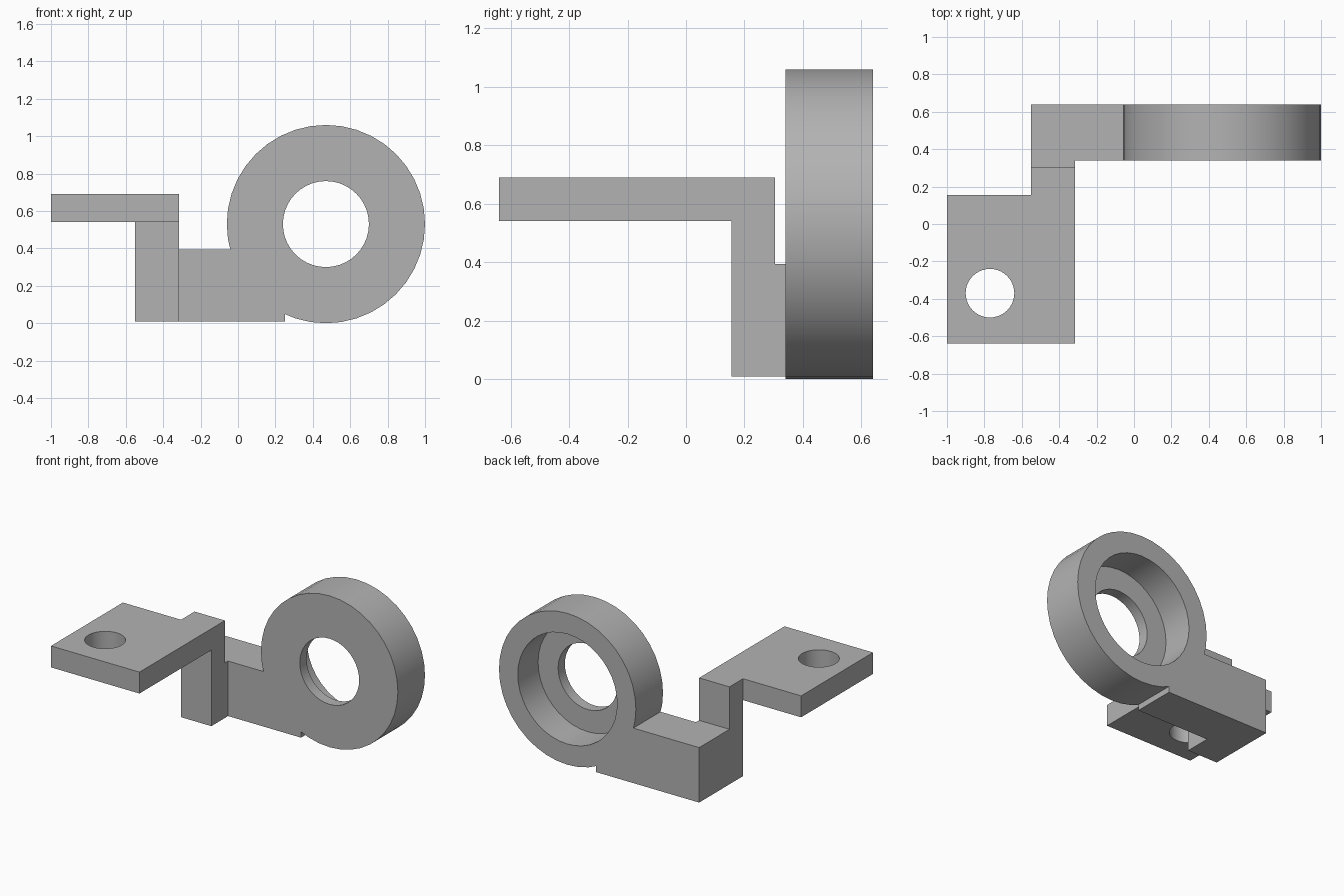
import bpy, bmesh, math
from mathutils import Matrix

cube = bpy.data.objects.get("Cube")
if cube:
    bpy.data.objects.remove(cube, do_unlink=True)

grey = bpy.data.materials.new("plain grey")
grey.use_nodes = True
grey.diffuse_color = (0.45, 0.45, 0.45, 1)
grey.node_tree.nodes["Principled BSDF"].inputs["Base Color"].default_value = (0.45, 0.45, 0.45, 1)


def add_object(name, bm):
    bmesh.ops.recalc_face_normals(bm, faces=bm.faces)
    mesh = bpy.data.meshes.new(name)
    bm.to_mesh(mesh)
    bm.free()
    mesh.materials.append(grey)
    obj = bpy.data.objects.new(name, mesh)
    bpy.context.collection.objects.link(obj)
    return obj


def prism(name, points, offset):
    """Extrude a flat outline along an offset."""
    bm = bmesh.new()
    face = bm.faces.new([bm.verts.new(p) for p in points])
    out = bmesh.ops.extrude_face_region(bm, geom=[face])
    moved = [v for v in out["geom"] if isinstance(v, bmesh.types.BMVert)]
    bmesh.ops.translate(bm, verts=moved, vec=offset)
    return add_object(name, bm)


def cylinder(name, centre, radius, depth, along_y=False):
    bm = bmesh.new()
    turn = Matrix.Rotation(math.pi / 2, 4, "X") if along_y else Matrix()
    bmesh.ops.create_cone(bm, cap_ends=True, segments=40, radius1=radius, radius2=radius,
                          depth=depth, matrix=Matrix.Translation(centre) @ turn)
    return add_object(name, bm)


def combine(target, tool, operation):
    """Apply a boolean and discard the tool."""
    mod = target.modifiers.new(operation, "BOOLEAN")
    mod.operation, mod.solver, mod.object = operation, "EXACT", tool
    bpy.context.view_layer.update()
    result = bpy.data.meshes.new_from_object(
        target.evaluated_get(bpy.context.evaluated_depsgraph_get()))
    target.modifiers.clear()
    target.data = result
    bpy.data.objects.remove(tool, do_unlink=True)


LEFT, RIGHT = -0.55, -0.315            # sides of the upright leg
FRONT, BACK = 0.34, 0.64               # faces of the ring and arm
LOW, ARM_TOP = 0.008, 0.393
PLATE_LOW, PLATE_TOP = 0.54, 0.69
RING_X, RING_Z = 0.47, 0.53

# Mounting plate with its narrow rear tab
bracket = prism("bracket", [(x, y, PLATE_LOW) for x, y in (
    (-1, -0.64), (RIGHT, -0.64), (RIGHT, 0.305), (LEFT, 0.305), (LEFT, 0.155), (-1, 0.155))],
    (0, 0, PLATE_TOP - PLATE_LOW))

# Stepped upright leg, running back into the arm
leg = prism("leg", [(LEFT, y, z) for y, z in (
    (0.155, LOW), (BACK, LOW), (BACK, ARM_TOP), (0.305, ARM_TOP),
    (0.305, PLATE_TOP), (0.155, PLATE_TOP))], (RIGHT - LEFT, 0, 0))

# Horizontal arm towards the ring
arm = prism("arm", [(x, FRONT, z) for x, z in (
    (LEFT, LOW), (0.25, LOW), (0.25, ARM_TOP), (LEFT, ARM_TOP))], (0, BACK - FRONT, 0))

# Round bearing housing
ring = cylinder("ring", (RING_X, (FRONT + BACK) / 2, RING_Z), 0.53, BACK - FRONT, True)

for part in (leg, arm, ring):
    combine(bracket, part, "UNION")

# Through hole, rear counterbore and screw hole
lip = 0.075
cutters = (
    cylinder("through_hole", (RING_X, 0.5, RING_Z), 0.23, 0.6, True),
    cylinder("counterbore", (RING_X, FRONT + lip + 0.25, RING_Z), 0.385, 0.5, True),
    cylinder("screw_hole", (-0.77, -0.37, 0.6), 0.13, 0.6))
for cutter in cutters:
    combine(bracket, cutter, "DIFFERENCE")

# Smooth round walls, crisp edges
bpy.ops.object.select_all(action="DESELECT")
bracket.select_set(True)
bpy.context.view_layer.objects.active = bracket
bpy.ops.object.shade_smooth_by_angle(angle=math.radians(30))
